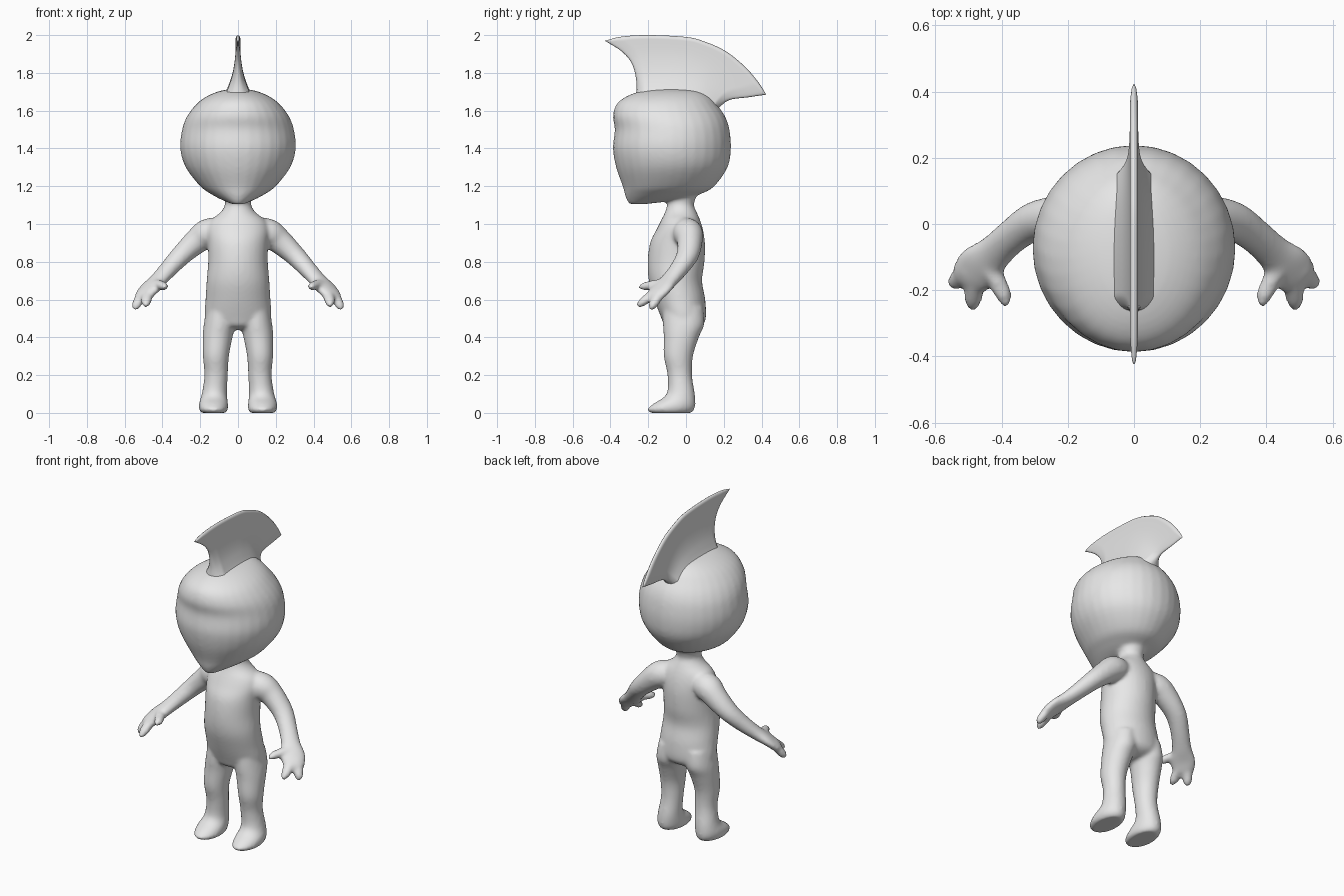
import bpy
import bmesh
import math
from mathutils import Vector

default_cube = bpy.data.objects.get("Cube")
if default_cube:
    bpy.data.objects.remove(default_cube, do_unlink=True)

grey = bpy.data.materials.new("plain_grey")
grey.use_nodes = True
GREY = (0.8, 0.8, 0.8, 1)
grey.diffuse_color = GREY
grey.node_tree.nodes["Principled BSDF"].inputs["Base Color"].default_value = GREY


def sample(points, u):
    """Point at u (0 to 1) on a smooth curve through the given points."""
    last = len(points) - 1
    i = min(int(u * last), last - 1)
    f = u * last - i
    a, b, c, d = (Vector(points[min(max(k, 0), last)]) for k in range(i - 1, i + 3))
    return 0.5 * (2 * b + (c - a) * f + (2 * a - 5 * b + 4 * c - d) * f ** 2
                  + (3 * b - a - 3 * c + d) * f ** 3)


def resample(points, per_span=4):
    count = (len(points) - 1) * per_span
    return [sample(points, k / count) for k in range(count + 1)]


def skin(bm, rings, sides=32):
    """Close a stack of elliptical rings, each (centre, u half axis, v half axis)."""
    loops = []
    for centre, u, v in rings:
        angles = [math.tau * k / sides for k in range(sides)]
        loops.append([bm.verts.new(centre + u * math.cos(a) + v * math.sin(a)) for a in angles])
    for low, high in zip(loops, loops[1:]):
        for k in range(sides):
            n = (k + 1) % sides
            bm.faces.new((low[k], low[n], high[n], high[k]))
    bm.faces.new(loops[0][::-1])
    bm.faces.new(loops[-1])


def stack(bm, stations, side=1):
    """Level rings from (z, x centre, x radius, front y, back y)."""
    rings = []
    for z, x, rx, front, back in resample(stations):
        rings.append((Vector((side * x, (front + back) / 2, z)),
                      Vector((max(rx, 0.003), 0, 0)),
                      Vector((0, max((back - front) / 2, 0.003), 0))))
    skin(bm, rings)


def limb(bm, stations, side=1):
    """Rings square to a path of (x, y, z, level radius, upright radius)."""
    path = resample(stations)
    centres = [Vector((side * p[0], p[1], p[2])) for p in path]
    rings = []
    for k, p in enumerate(path):
        ahead = centres[min(k + 1, len(path) - 1)] - centres[max(k - 1, 0)]
        ahead.normalize()
        u = ahead.cross(Vector((0, 0, 1))).normalized()
        v = u.cross(ahead)
        rings.append((centres[k], u * max(p[3], 0.003), v * max(p[4], 0.003)))
    skin(bm, rings, 20)


def finish(bm, name):
    bmesh.ops.recalc_face_normals(bm, faces=bm.faces[:])
    for face in bm.faces:
        face.smooth = True
    mesh = bpy.data.meshes.new(name)
    bm.to_mesh(mesh)
    bm.free()
    mesh.materials.append(grey)
    obj = bpy.data.objects.new(name, mesh)
    bpy.context.scene.collection.objects.link(obj)
    return obj


# Head, with a blunt chin and a slight brow
head = [
    (1.105, 0, 0.03, -0.30, -0.22), (1.13, 0, 0.09, -0.315, -0.02),
    (1.16, 0, 0.145, -0.325, 0.08), (1.2, 0, 0.2, -0.335, 0.15),
    (1.3, 0, 0.277, -0.37, 0.22), (1.4, 0, 0.306, -0.387, 0.238),
    (1.5, 0, 0.296, -0.377, 0.23), (1.57, 0, 0.27, -0.387, 0.207),
    (1.63, 0, 0.225, -0.37, 0.165), (1.67, 0, 0.175, -0.325, 0.13),
    (1.7, 0, 0.11, -0.25, 0.08), (1.715, 0, 0.04, -0.16, 0.0),
    (1.718, 0, 0.003, -0.09, -0.08)]

# Torso, from hips to a neck that ends inside the head
torso = [
    (0.44, 0, 0.06, -0.06, 0.03), (0.46, 0, 0.13, -0.11, 0.08),
    (0.5, 0, 0.175, -0.13, 0.105), (0.6, 0, 0.172, -0.168, 0.102),
    (0.7, 0, 0.166, -0.197, 0.085), (0.8, 0, 0.158, -0.203, 0.098),
    (0.9, 0, 0.16, -0.19, 0.1), (0.97, 0, 0.165, -0.157, 0.09),
    (1.02, 0, 0.145, -0.132, 0.075), (1.06, 0, 0.095, -0.112, 0.058),
    (1.1, 0, 0.07, -0.1, 0.042), (1.15, 0, 0.075, -0.1, 0.055),
    (1.22, 0, 0.08, -0.1, 0.06)]

# Leg and wedge-shaped foot
leg = [
    (0.0, 0.128, 0.065, -0.19, 0.03), (0.02, 0.13, 0.077, -0.205, 0.045),
    (0.05, 0.13, 0.077, -0.17, 0.05), (0.1, 0.125, 0.067, -0.103, 0.047),
    (0.2, 0.116, 0.062, -0.098, 0.032), (0.3, 0.117, 0.069, -0.118, 0.037),
    (0.4, 0.108, 0.079, -0.118, 0.068), (0.47, 0.098, 0.083, -0.122, 0.097),
    (0.56, 0.09, 0.075, -0.12, 0.09)]

# Arm running into a flat palm
arm = [
    (0.08, -0.01, 0.965, 0.07, 0.07), (0.16, 0.01, 0.95, 0.08, 0.078),
    (0.22, 0.02, 0.908, 0.068, 0.068), (0.3, 0.008, 0.835, 0.06, 0.055),
    (0.365, -0.035, 0.765, 0.053, 0.046), (0.42, -0.085, 0.705, 0.055, 0.038),
    (0.465, -0.13, 0.66, 0.072, 0.032), (0.502, -0.165, 0.618, 0.06, 0.028),
    (0.515, -0.18, 0.6, 0.03, 0.015)]

# Thumb and two fingers
digits = [
    [(0.44, -0.12, 0.685, 0.03, 0.026), (0.41, -0.18, 0.677, 0.028, 0.024),
     (0.392, -0.22, 0.67, 0.024, 0.022), (0.386, -0.25, 0.667, 0.01, 0.01)],
    [(0.47, -0.15, 0.645, 0.033, 0.028), (0.482, -0.2, 0.61, 0.03, 0.025),
     (0.487, -0.235, 0.582, 0.025, 0.022), (0.49, -0.258, 0.565, 0.01, 0.01)],
    [(0.5, -0.14, 0.64, 0.033, 0.028), (0.525, -0.16, 0.598, 0.03, 0.025),
     (0.54, -0.178, 0.567, 0.025, 0.022), (0.55, -0.19, 0.547, 0.01, 0.01)]]

bm = bmesh.new()
stack(bm, head)
stack(bm, torso)
for side in (1, -1):
    stack(bm, leg, side)
    limb(bm, arm, side)
    for digit in digits:
        limb(bm, digit, side)
figure = finish(bm, "figure")

# Fuse the overlapping parts into one soft skin
fuse = figure.modifiers.new("fuse", "REMESH")
fuse.mode = "VOXEL"
fuse.voxel_size = 0.01
fuse.use_smooth_shade = True
soften = figure.modifiers.new("soften", "SMOOTH")
soften.factor = 0.5
soften.iterations = 8

# Thin crest: a patch spanned by four (y, z) edge curves, flared at its root
root_edge = [(-0.27, 1.64), (-0.1, 1.66), (0.05, 1.64), (0.15, 1.58)]
top_edge = [(-0.43, 1.97), (-0.34, 1.992), (-0.2, 2.0), (0, 1.99), (0.1, 1.965),
            (0.21, 1.915), (0.31, 1.835), (0.38, 1.755), (0.425, 1.685)]
front_edge = [(-0.27, 1.64), (-0.262, 1.745), (-0.285, 1.845), (-0.34, 1.913), (-0.43, 1.97)]
back_edge = [(0.15, 1.58), (0.185, 1.625), (0.235, 1.658), (0.33, 1.671), (0.425, 1.685)]


def crest_point(s, t, side):
    root, top = sample(root_edge, s), sample(top_edge, s)
    front, back = sample(front_edge, t), sample(back_edge, t)
    corners = ((1 - s) * (1 - t) * Vector(root_edge[0]) + s * (1 - t) * Vector(root_edge[-1])
               + (1 - s) * t * Vector(top_edge[0]) + s * t * Vector(top_edge[-1]))
    p = (1 - t) * root + t * top + (1 - s) * front + s * back - corners
    rim = min(1, 9 * s, 9 * (1 - s), 14 * (1 - t))
    half = (0.012 + 0.085 * (1 - t) ** 4) * math.sqrt(max(rim, 0))
    return Vector((side * half, p[0], p[1]))


bm = bmesh.new()
COLS, ROWS = 60, 40
for side in (1, -1):
    grid = [[bm.verts.new(crest_point(c / COLS, r / ROWS, side)) for c in range(COLS + 1)]
            for r in range(ROWS + 1)]
    for r in range(ROWS):
        for c in range(COLS):
            bm.faces.new((grid[r][c], grid[r][c + 1], grid[r + 1][c + 1], grid[r + 1][c]))
bmesh.ops.remove_doubles(bm, verts=bm.verts[:], dist=0.0002)
finish(bm, "crest")
